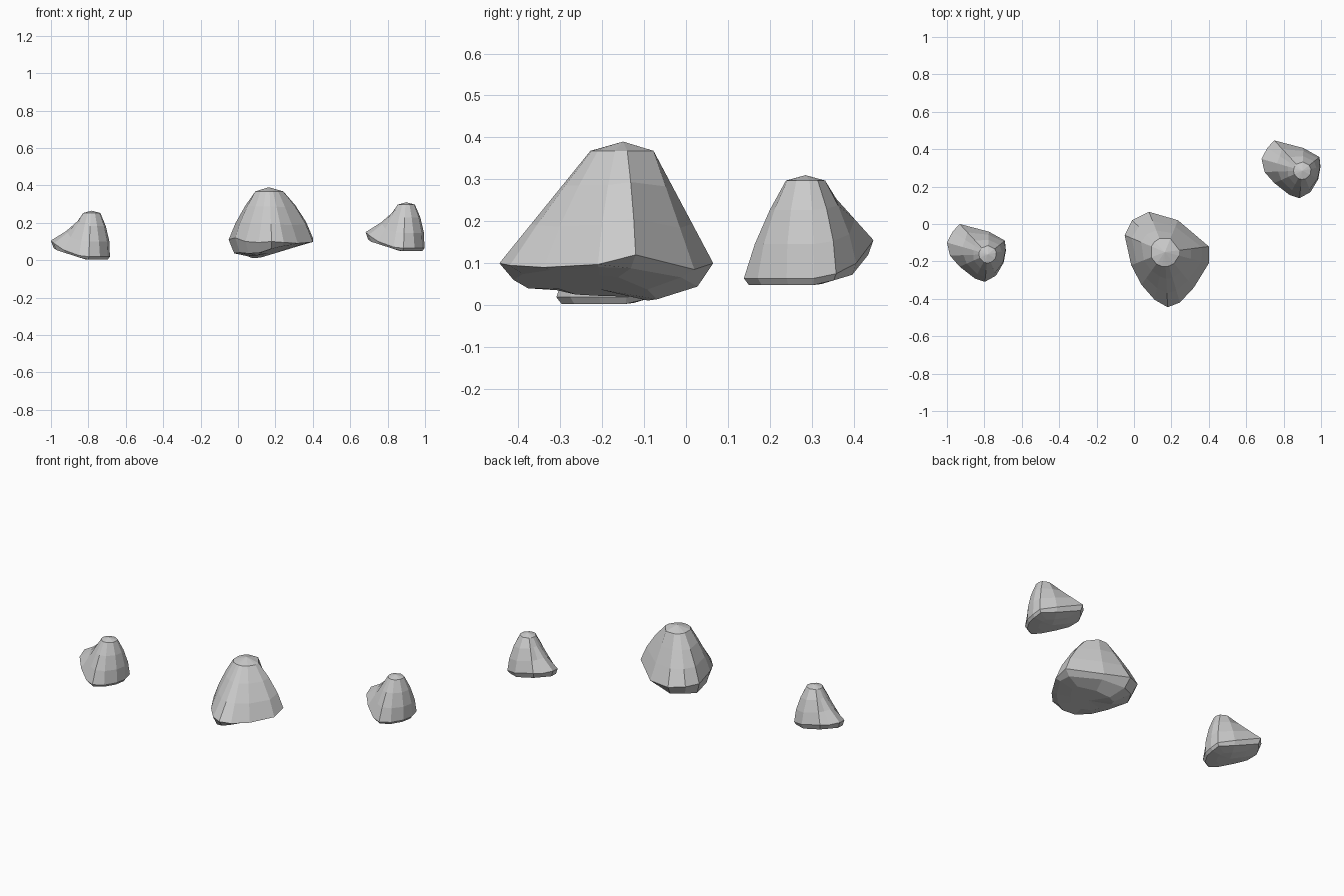
import bpy, bmesh
from mathutils import Vector

if "Cube" in bpy.data.objects:
    bpy.data.objects.remove(bpy.data.objects["Cube"])


def rock(name, waist, cap, cap_r, rim_drop, under, inset):
    """Loft a faceted rock: waist rows are (x, y, z, bulge); cap is the summit."""
    cap = Vector(cap)
    n = len(waist)
    mid = sum((Vector(w[:3]) for w in waist), Vector()) / n
    loops = []

    # upper slopes, from the cap rim down to the waist
    for t in (0, 0.3, 0.65, 1):
        loop = []
        for x, y, z, bulge in waist:
            d = Vector((x - cap.x, y - cap.y, 0)).normalized()
            rim = cap + d * cap_r - Vector((0, 0, rim_drop))
            p = rim.lerp(Vector((x, y, z)), t)
            loop.append(p + d * bulge * 4 * t * (1 - t))
        loops.append(loop)

    # underside, sloping in from the waist
    for s in (inset, 0.5):
        loop = []
        for x, y, z, _ in waist:
            px, py = mid.x + (x - mid.x) * s, mid.y + (y - mid.y) * s
            loop.append(Vector((px, py, min(under(px, py), z - 0.006))))
        loops.append(loop)

    bm = bmesh.new()
    rings = [[bm.verts.new(p) for p in loop] for loop in loops]
    top = bm.verts.new(cap)
    base = bm.verts.new((mid.x, mid.y, under(mid.x, mid.y)))
    for a, b in zip(rings, rings[1:]):
        for i in range(n):
            j = (i + 1) % n
            bm.faces.new((a[i], a[j], b[j], b[i]))
    for i in range(n):
        j = (i + 1) % n
        bm.faces.new((top, rings[0][i], rings[0][j]))
        bm.faces.new((base, rings[-1][j], rings[-1][i]))
    bmesh.ops.recalc_face_normals(bm, faces=bm.faces)
    me = bpy.data.meshes.new(name)
    bm.to_mesh(me)
    bm.free()
    ob = bpy.data.objects.new(name, me)
    bpy.context.collection.objects.link(ob)
    return ob


# large middle rock
big_waist = [
    (0.08, 0.065, 0.10, 0.0), (-0.01, 0.02, 0.11, 0.01), (-0.05, -0.06, 0.11, 0.015),
    (-0.015, -0.22, 0.12, 0.01), (0.04, -0.325, 0.10, 0.005), (0.11, -0.405, 0.095, 0.0),
    (0.18, -0.445, 0.10, 0.0), (0.245, -0.42, 0.095, 0.005), (0.32, -0.34, 0.09, 0.01),
    (0.40, -0.21, 0.097, 0.02), (0.40, -0.12, 0.12, 0.02), (0.235, 0.02, 0.085, 0.0)]


def big_under(x, y):
    return 0.005 + 0.28 * abs(x - 0.09) + 0.09 * max(0, -0.07 - y) + 0.4 * max(0, y + 0.07)


rock("large_rock", big_waist, (0.165, -0.15, 0.39), 0.078, 0.022, big_under, 0.86)

# small rock with a low lobe on its left
small_waist = [
    (0.75, 0.447, 0.155, 0.0), (0.712, 0.406, 0.15, -0.02), (0.682, 0.348, 0.15, -0.025),
    (0.698, 0.278, 0.135, -0.02), (0.75, 0.219, 0.10, 0.0), (0.832, 0.155, 0.07, 0.008),
    (0.885, 0.138, 0.064, 0.01), (0.944, 0.171, 0.064, 0.012), (0.985, 0.24, 0.064, 0.015),
    (0.997, 0.305, 0.064, 0.017), (0.992, 0.358, 0.075, 0.015), (0.906, 0.406, 0.10, 0.01)]


def small_under(x, y):
    return 0.048 + 0.32 * max(0, 0.87 - x) + 0.3 * max(0, y - 0.315)


right = rock("small_rock_right", small_waist, (0.90, 0.285, 0.31), 0.047, 0.013, small_under, 0.92)

# matching small rock on the left
left = bpy.data.objects.new("small_rock_left", right.data)
left.location = (-1.682, -0.447, -0.045)
bpy.context.collection.objects.link(left)
